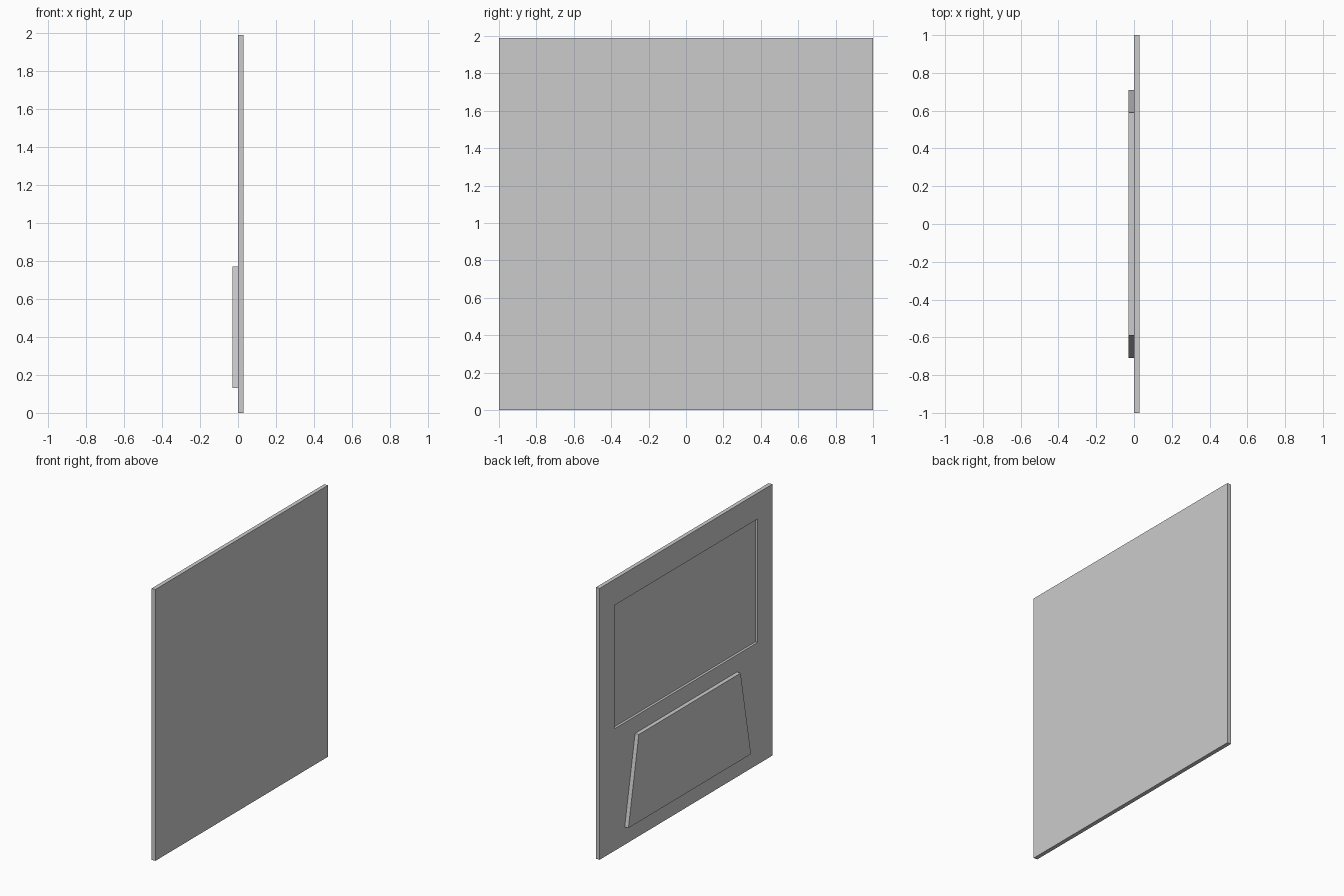
import bpy, bmesh

if "Cube" in bpy.data.objects:
    bpy.data.objects.remove(bpy.data.objects["Cube"])


def prism(name, profile, x0, x1):
    """Extrude a (y, z) outline along x from x0 to x1."""
    bm = bmesh.new()
    face = bm.faces.new([bm.verts.new((x0, y, z)) for y, z in profile])
    ext = bmesh.ops.extrude_face_region(bm, geom=[face])
    verts = [g for g in ext["geom"] if isinstance(g, bmesh.types.BMVert)]
    bmesh.ops.translate(bm, verts=verts, vec=(x1 - x0, 0, 0))
    bmesh.ops.recalc_face_normals(bm, faces=bm.faces)
    mesh = bpy.data.meshes.new(name)
    bm.to_mesh(mesh)
    bm.free()
    obj = bpy.data.objects.new(name, mesh)
    bpy.context.collection.objects.link(obj)
    return obj


def trapezoid(bottom, top, z0, z1):
    """Symmetric outline from half-widths and heights."""
    return [(-bottom, z0), (bottom, z0), (top, z1), (-top, z1)]


# Main flat panel
panel = prism("door_panel", trapezoid(1, 1, 0, 1.99), 0, 0.03)

# Shallow rectangular recess in the upper half of the -x face
cutter = prism("window_recess_cutter", trapezoid(0.83, 0.83, 0.895, 1.80), -0.05, 0.018)
cutter.hide_render = True
cutter.hide_viewport = False
mod = panel.modifiers.new("window_recess", "BOOLEAN")
mod.operation = "DIFFERENCE"
mod.solver = "EXACT"
mod.object = cutter
bpy.context.view_layer.objects.active = panel
bpy.ops.object.modifier_apply(modifier=mod.name)
bpy.data.objects.remove(cutter)

# Raised tapered plate on the lower half
prism("lower_plate", trapezoid(0.71, 0.59, 0.13, 0.77), -0.03, 0)
